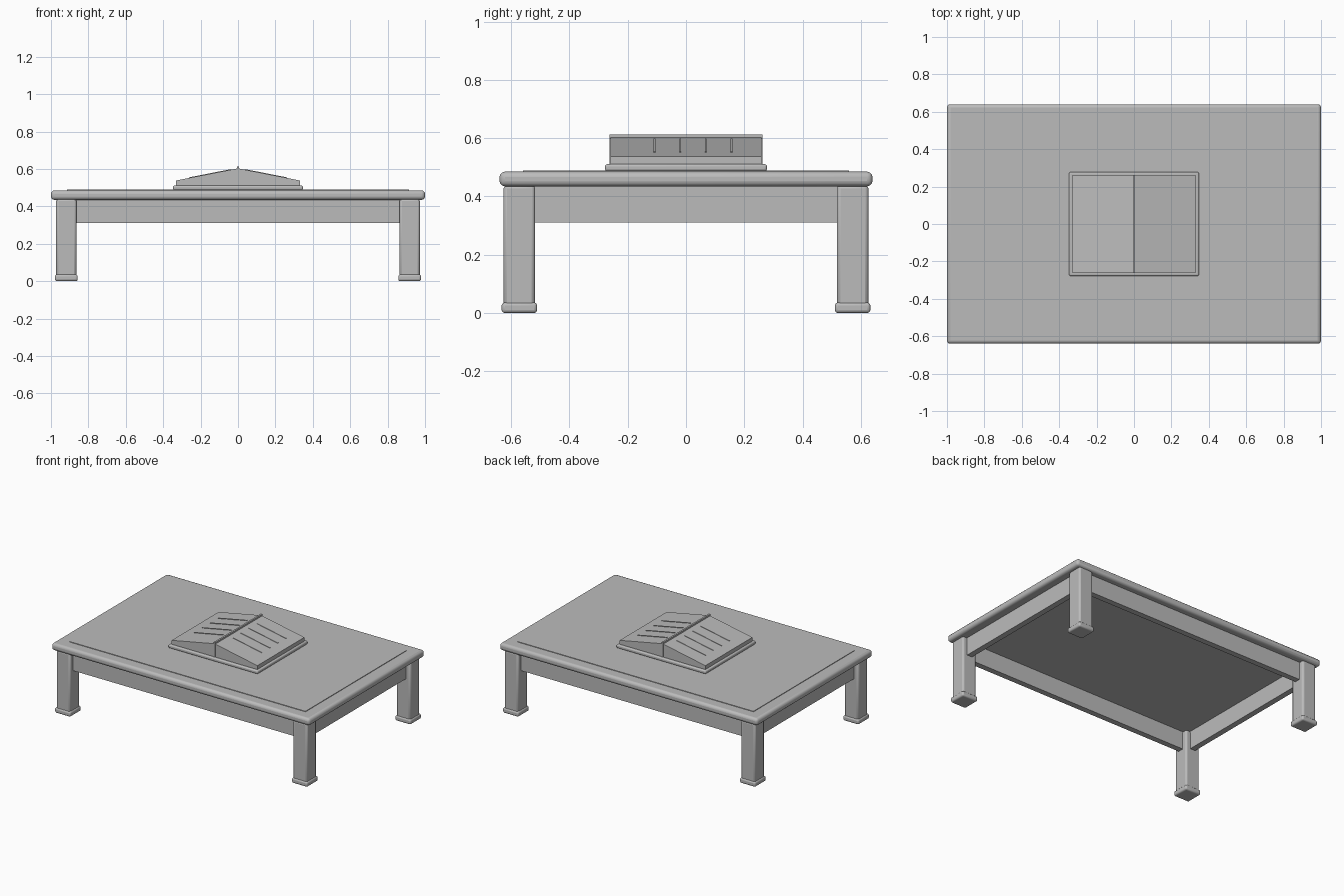
import bpy, math
from mathutils import Vector

old = bpy.data.objects.get("Cube")
if old:
    bpy.data.objects.remove(old, do_unlink=True)

grey = bpy.data.materials.new("plain grey")
grey.use_nodes = True
colour = (0.5, 0.5, 0.5, 1)
grey.diffuse_color = colour
grey.node_tree.nodes["Principled BSDF"].inputs["Base Color"].default_value = colour


def box(name, centre, size, bevel=0, segments=3):
    """Box with optional rounded edges."""
    bpy.ops.mesh.primitive_cube_add(size=1, location=centre)
    obj = bpy.context.object
    obj.name = name
    obj.scale = size
    bpy.ops.object.transform_apply(location=False, rotation=False, scale=True)
    obj.data.materials.append(grey)
    if bevel:
        mod = obj.modifiers.new("rounded edges", "BEVEL")
        mod.width = bevel
        mod.segments = segments
        bpy.ops.object.shade_smooth_by_angle(angle=math.radians(35))
    return obj


def span(name, half_x, half_y, low, high, bevel=0):
    """Centred slab given by half sizes and height range."""
    return box(name, (0, 0, (low + high) / 2),
               (2 * half_x, 2 * half_y, high - low), bevel)


def prism(name, profile, half_depth):
    """Extrude an x-z profile along y."""
    n = len(profile)
    verts = [(x, y, z) for y in (-half_depth, half_depth) for x, z in profile]
    faces = [tuple(range(n)), tuple(reversed(range(n, 2 * n)))]
    faces += [(i, i + n, (i + 1) % n + n, (i + 1) % n) for i in range(n)]
    mesh = bpy.data.meshes.new(name)
    mesh.from_pydata(verts, [], faces)
    mesh.materials.append(grey)
    obj = bpy.data.objects.new(name, mesh)
    bpy.context.collection.objects.link(obj)
    return obj


# Table top with a thin raised panel
TOP_LOW, TOP_HIGH, PANEL = 0.435, 0.485, 0.489
span("table_top", 1.0, 0.64, TOP_LOW, TOP_HIGH, 0.018)
span("top_panel", 0.915, 0.56, TOP_HIGH - 0.01, PANEL)

# Legs with wider feet
LEG_X, LEG_Y = 0.918, 0.572
for sx, side in ((1, "left"), (-1, "right")):
    for sy, end in ((-1, "front"), (1, "back")):
        x, y = sx * LEG_X, sy * LEG_Y
        box(f"{end}_{side}_leg", (x, y, 0.23), (0.108, 0.108, 0.42), 0.012, 2)
        box(f"{end}_{side}_foot", (x, y, 0.018), (0.122, 0.122, 0.036), 0.011)

# Aprons between the legs
for s, end, side in ((-1, "front", "right"), (1, "back", "left")):
    box(f"{end}_apron", (0, s * LEG_Y, 0.375), (2 * LEG_X - 0.09, 0.04, 0.13))
    box(f"{side}_apron", (s * LEG_X, 0, 0.375), (0.04, 2 * LEG_Y - 0.09, 0.13))

# Open book: cover, two sloping page blocks, spine ridge
COVER, PAGE_X, PAGE_Y, EDGE, RIDGE = 0.511, 0.332, 0.26, 0.538, 0.603
span("book_cover", 0.347, 0.278, PANEL - 0.002, COVER, 0.008)
span("book_spine", 0.006, PAGE_Y + 0.003, COVER - 0.004, 0.613)
slope = math.atan2(RIDGE - EDGE, PAGE_X)
for s, side in ((1, "left"), (-1, "right")):
    profile = [(0, COVER - 0.002), (s * PAGE_X, COVER - 0.002),
               (s * PAGE_X, EDGE), (0, RIDGE)]
    prism(f"{side}_pages", profile if s > 0 else profile[::-1], PAGE_Y)
    # Raised text lines lying on the slope
    for i in range(4):
        x = 0.15
        z = RIDGE - x * math.tan(slope)
        line = box(f"{side}_page_line_{i + 1}", (s * x, -0.108 + 0.088 * i, z),
                   (0.23, 0.006, 0.006))
        line.rotation_euler.y = s * slope
